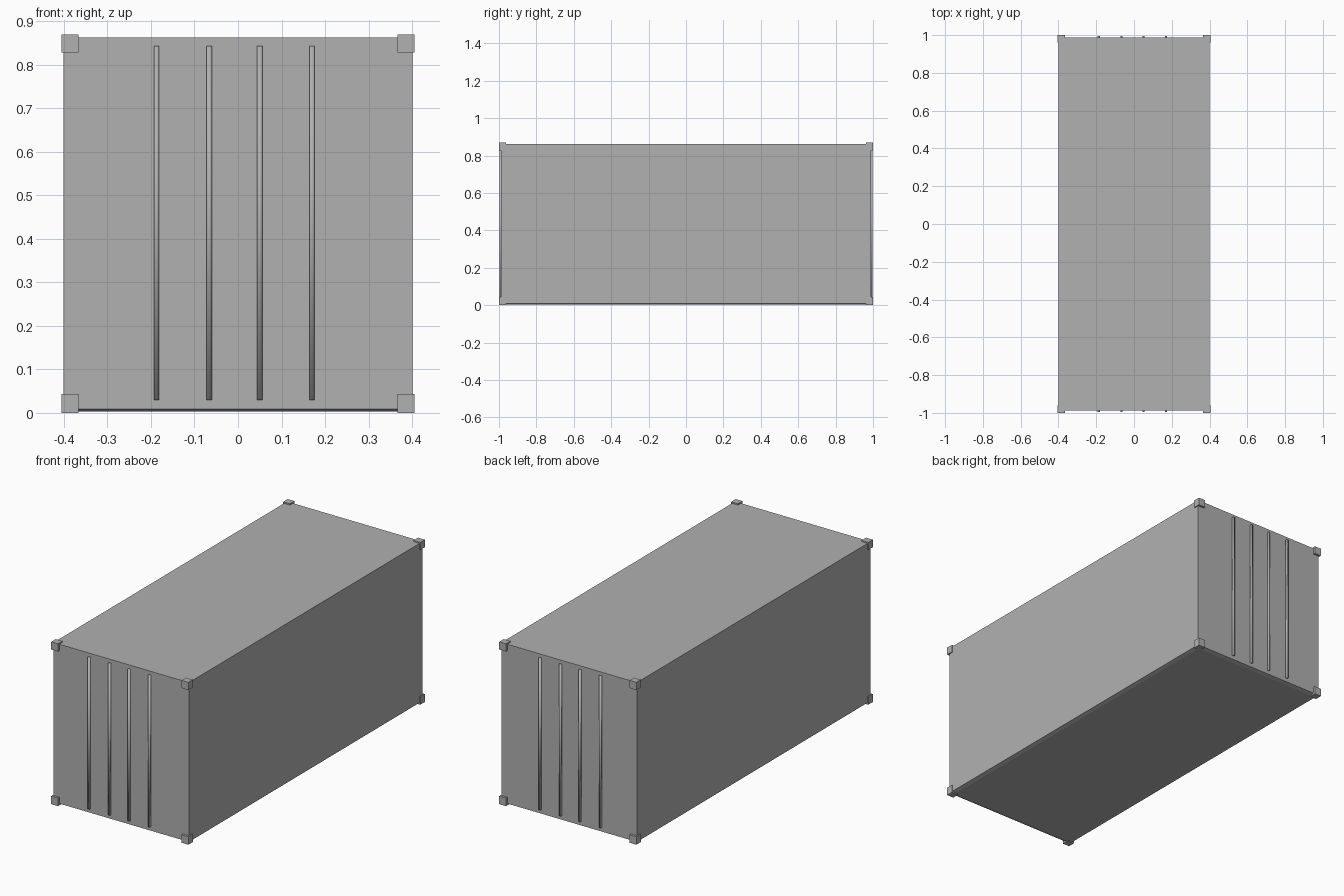
import bpy, bmesh

if "Cube" in bpy.data.objects:
    bpy.data.objects.remove(bpy.data.objects["Cube"])

grey = bpy.data.materials.new("dark_grey")
grey.diffuse_color = (0.44, 0.44, 0.44, 1)
grey.use_nodes = True
grey.node_tree.nodes["Principled BSDF"].inputs["Base Color"].default_value = grey.diffuse_color


def loft(name, rings, smooth=False):
    """Closed solid through a list of equal-length point rings."""
    bm = bmesh.new()
    vs = [[bm.verts.new(p) for p in ring] for ring in rings]
    n = len(vs[0])
    for a, b in zip(vs, vs[1:]):
        for i in range(n):
            bm.faces.new((a[i], a[(i + 1) % n], b[(i + 1) % n], b[i]))
    bm.faces.new(vs[0][::-1])
    bm.faces.new(vs[-1])
    bmesh.ops.recalc_face_normals(bm, faces=bm.faces[:])
    for f in bm.faces:
        f.smooth = smooth
    me = bpy.data.meshes.new(name)
    bm.to_mesh(me)
    bm.free()
    me.materials.append(grey)
    ob = bpy.data.objects.new(name, me)
    bpy.context.collection.objects.link(ob)
    return ob


def rect(x0, x1, y0, y1, z):
    return [(x0, y0, z), (x1, y0, z), (x1, y1, z), (x0, y1, z)]


# Container body with a shallow chamfer around the floor
W, L = 0.401, 0.988
C = 0.02
loft("container_body", [
    rect(-W + C, W - C, -L + C, L - C, 0.003),
    rect(-W, W, -L, L, 0.009),
    rect(-W, W, -L, L, 0.862),
])

# Corner castings at all eight corners
for lo, hi, level in ((0.0, 0.043, "bottom"), (0.828, 0.869, "top")):
    for sx, side in ((-1, "left"), (1, "right")):
        for sy, end in ((-1, "front"), (1, "back")):
            xs = sorted((sx * 0.366, sx * 0.406))
            ys = sorted((sy * 0.962, sy * 1.0))
            loft(f"corner_{level}_{end}_{side}",
                 [rect(*xs, *ys, lo), rect(*xs, *ys, hi)])

# Vertical locking rods on both ends, softly shaded
for sy, end in ((-1, "front"), (1, "back")):
    for i, x in enumerate((-0.187, -0.066, 0.050, 0.170)):
        ys = sorted((sy * 0.985, sy * 0.996))
        loft(f"lock_rod_{end}_{i + 1}",
             [rect(x - 0.006, x + 0.006, *ys, z) for z in (0.030, 0.843)],
             smooth=True)
